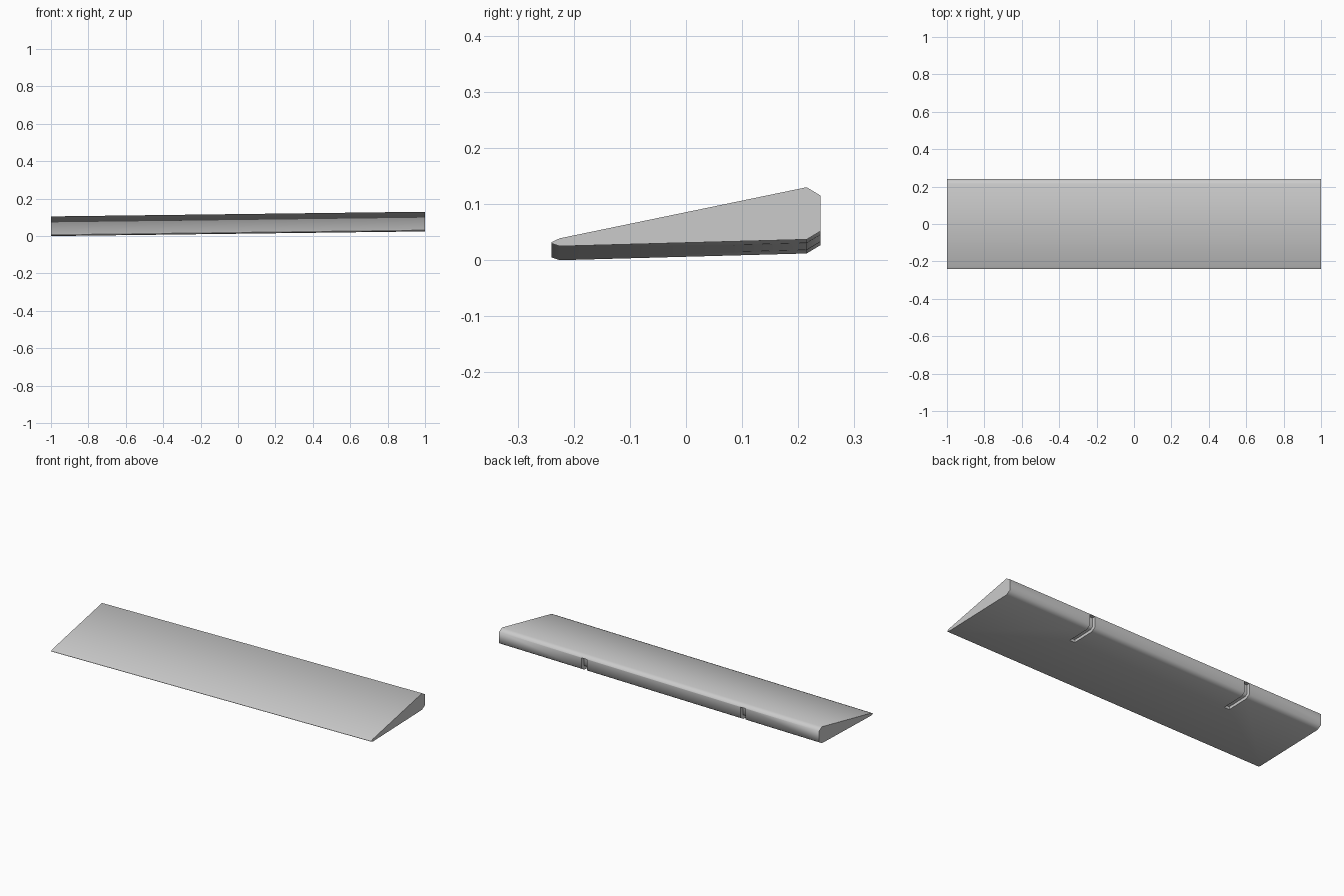
import bpy, bmesh

if "Cube" in bpy.data.objects:
    bpy.data.objects.remove(bpy.data.objects["Cube"])

RISE = 0.025  # the panel climbs slightly from left to right


def sheared_prism(name, profile, x0, x1):
    """Extrude a (y, z) profile along x, following the left-to-right rise."""
    bm = bmesh.new()
    ends = []
    for x in (x0, x1):
        dz = RISE * (x + 1) / 2
        ends.append([bm.verts.new((x, y, z + dz)) for y, z in profile])
    a, b = ends
    n = len(profile)
    for i in range(n):
        j = (i + 1) % n
        bm.faces.new((a[i], a[j], b[j], b[i]))
    bm.faces.new(a)
    bm.faces.new(b)
    bmesh.ops.recalc_face_normals(bm, faces=bm.faces)
    mesh = bpy.data.meshes.new(name)
    bm.to_mesh(mesh)
    bm.free()
    obj = bpy.data.objects.new(name, mesh)
    bpy.context.collection.objects.link(obj)
    return obj


# Wedge panel with chamfered front and back edges
panel = sheared_prism("wedge_panel", [
    (-0.24, 0.005), (-0.225, 0.0), (0.215, 0.012), (0.24, 0.027),
    (0.24, 0.09), (0.215, 0.105), (-0.225, 0.014), (-0.24, 0.007)], -1, 1)

# Two shallow grooves wrapping from the underside up the back face
groove = [(0.085, -0.02), (0.27, -0.02), (0.27, 0.088), (0.22, 0.088),
          (0.22, 0.038), (0.205, 0.028), (0.085, 0.024)]
for i, x in enumerate((-0.525, 0.468)):
    cutter = sheared_prism(f"groove_cutter_{i + 1}", groove, x - 0.016, x + 0.016)
    cutter.hide_render = True
    cutter.hide_set(True)
    mod = panel.modifiers.new(f"groove_{i + 1}", 'BOOLEAN')
    mod.operation = 'DIFFERENCE'
    mod.solver = 'EXACT'
    mod.object = cutter

# Apply the cuts, then soften the chamfers
bpy.context.view_layer.objects.active = panel
panel.select_set(True)
for mod in list(panel.modifiers):
    bpy.ops.object.modifier_apply(modifier=mod.name)
for obj in list(bpy.data.objects):
    if obj.name.startswith("groove_cutter"):
        bpy.data.objects.remove(obj)
bpy.ops.object.shade_smooth_by_angle(angle=1.05)
